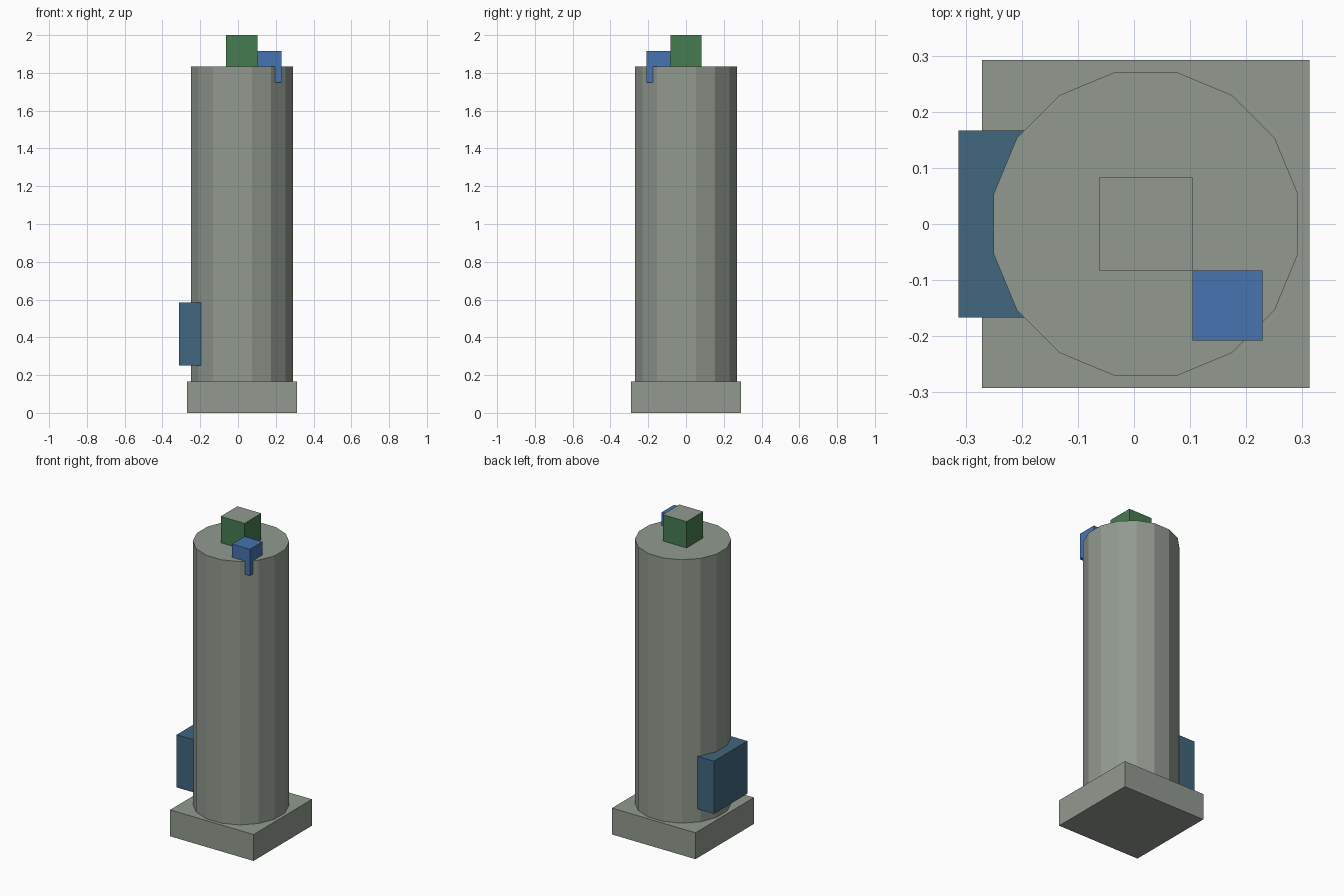
import bpy, bmesh, math
from mathutils import Matrix, Vector

if "Cube" in bpy.data.objects:
    bpy.data.objects.remove(bpy.data.objects["Cube"], do_unlink=True)


def material(name, rgb):
    """Flat material from 0-255 sRGB values."""
    lin = [((c / 255 + 0.055) / 1.055) ** 2.4 for c in rgb] + [1.0]
    m = bpy.data.materials.new(name)
    m.use_nodes = True
    m.diffuse_color = lin
    m.node_tree.nodes["Principled BSDF"].inputs["Base Color"].default_value = lin
    return m


grey = material("stone grey", (146, 154, 144))
green = material("leaf green", (71, 124, 81))
blue = material("bright blue", (71, 115, 176))
teal = material("deep teal", (65, 103, 127))


def finish(name, bm, *mats):
    me = bpy.data.meshes.new(name)
    bm.to_mesh(me)
    bm.free()
    for m in mats:
        me.materials.append(m)
    ob = bpy.data.objects.new(name, me)
    bpy.context.collection.objects.link(ob)
    return ob


def box(name, lo, hi, *mats):
    lo, hi = Vector(lo), Vector(hi)
    bm = bmesh.new()
    bmesh.ops.create_cube(bm, size=1, matrix=Matrix.Translation((lo + hi) / 2)
                          @ Matrix.Diagonal((*(hi - lo), 1)))
    return finish(name, bm, *mats)


CX = 0.021                      # axis of the column
BASE_TOP, COLUMN_TOP = 0.167, 1.833

# Square plinth
box("base", (CX - 0.292, -0.292, 0), (CX + 0.292, 0.292, BASE_TOP), grey)

# Sixteen-sided column with flats facing the axes
bm = bmesh.new()
place = (Matrix.Translation((CX, 0, (BASE_TOP + COLUMN_TOP) / 2))
         @ Matrix.Rotation(math.pi / 16, 4, 'Z'))
bmesh.ops.create_cone(bm, cap_ends=True, segments=16, radius1=0.2763, radius2=0.2763,
                      depth=COLUMN_TOP - BASE_TOP, matrix=place)
finish("column", bm, grey)

# Top block: green sides, grey top
cap = box("top_block", (CX - 0.0833, -0.0833, COLUMN_TOP), (CX + 0.0833, 0.0833, 2.0), green, grey)
for p in cap.data.polygons:
    p.material_index = 1 if p.normal.z > 0.5 else 0

# Corner spout with a short tip hanging over the rim
box("spout", (0.104, -0.208, COLUMN_TOP), (0.229, -0.0833, 1.917), blue)
box("spout_tip", (0.194, -0.208, 1.75), (0.229, -0.173, COLUMN_TOP), blue)

# Panel box set into the side of the column
box("side_panel", (-0.3125, -0.1667, 0.25), (-0.146, 0.1667, 0.5833), teal)
